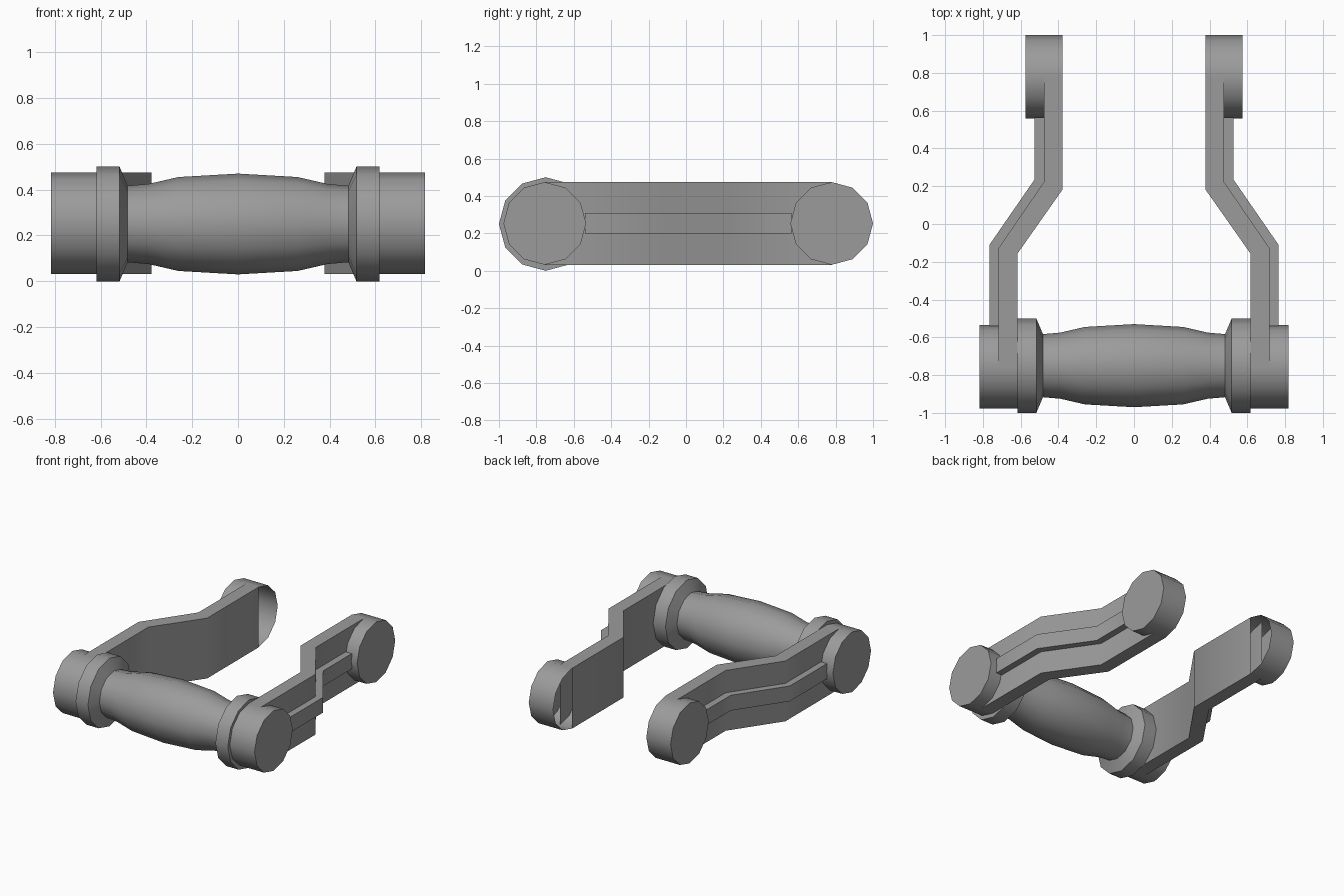
import bpy, bmesh
from math import cos, sin, pi, radians

if "Cube" in bpy.data.objects:
    bpy.data.objects.remove(bpy.data.objects["Cube"])

SIDES = 12
ZC = 0.253

# Dark grey finish
grey = bpy.data.materials.new("dark_grey")
grey.diffuse_color = (0.33, 0.33, 0.33, 1)
grey.use_nodes = True
grey.node_tree.nodes["Principled BSDF"].inputs["Base Color"].default_value = grey.diffuse_color


def finish(name, bm, angle):
    bmesh.ops.recalc_face_normals(bm, faces=bm.faces)
    me = bpy.data.meshes.new(name)
    bm.to_mesh(me)
    bm.free()
    me.materials.append(grey)
    ob = bpy.data.objects.new(name, me)
    bpy.context.collection.objects.link(ob)
    bpy.ops.object.select_all(action='DESELECT')
    ob.select_set(True)
    bpy.context.view_layer.objects.active = ob
    bpy.ops.object.shade_smooth_by_angle(angle=radians(angle))
    return ob


def lathe(name, profile, y, z, cap_start, cap_end):
    """Revolve (x, radius) points around an axis parallel to x."""
    bm = bmesh.new()
    rings = [[bm.verts.new((x, y + r * cos(2 * pi * i / SIDES), z + r * sin(2 * pi * i / SIDES)))
              for i in range(SIDES)] for x, r in profile]
    for a, b in zip(rings, rings[1:]):
        for i in range(SIDES):
            j = (i + 1) % SIDES
            bm.faces.new((a[i], a[j], b[j], b[i]))
    if cap_start:
        bm.faces.new(rings[0])
    if cap_end:
        bm.faces.new(rings[-1])
    return finish(name, bm, 33)


def strip(name, inner, outer, z0, z1, side):
    """Extrude a bent, open-ended bar given by its inner and outer plan edges."""
    bm = bmesh.new()
    sections = []
    for (xi, yi), (xo, yo) in zip(inner, outer):
        sections.append([bm.verts.new(p) for p in (
            (side * xi, yi, z0), (side * xo, yo, z0), (side * xo, yo, z1), (side * xi, yi, z1))])
    for a, b in zip(sections, sections[1:]):
        for i in range(4):
            j = (i + 1) % 4
            bm.faces.new((a[i], a[j], b[j], b[i]))
    return finish(name, bm, 45)


# Grip with a flared collar at each end
half = [(0.26, 0.205), (0.39, 0.175), (0.482, 0.167), (0.517, 0.25), (0.617, 0.25)]
profile = [(-x, r) for x, r in reversed(half)] + [(0, 0.22)] + half
lathe("grip", profile, -0.75, 0.25, True, True)

# Plan edges of the arm plate and its outer rail
plate_in = [(0.617, -0.755), (0.617, -0.157), (0.378, 0.183), (0.378, 0.78)]
plate_out = [(0.717, -0.755), (0.717, -0.127), (0.477, 0.222), (0.477, 0.78)]
rail_in = [(0.717, -0.54), (0.717, -0.127), (0.477, 0.222), (0.477, 0.565)]
rail_out = [(0.765, -0.54), (0.765, -0.11), (0.527, 0.235), (0.527, 0.565)]

for side, label in ((-1, "left"), (1, "right")):
    strip(label + "_arm", plate_in, plate_out, 0.032, 0.474, side)
    strip(label + "_arm_rail", rail_in, rail_out, 0.198, 0.31, side)
    # End cups, open on the inner side
    lathe(label + "_front_cup", [(side * 0.617, 0.221), (side * 0.817, 0.221)], -0.755, ZC, False, True)
    lathe(label + "_rear_cup", [(side * 0.378, 0.221), (side * 0.575, 0.221)], 0.779, ZC, False, True)
